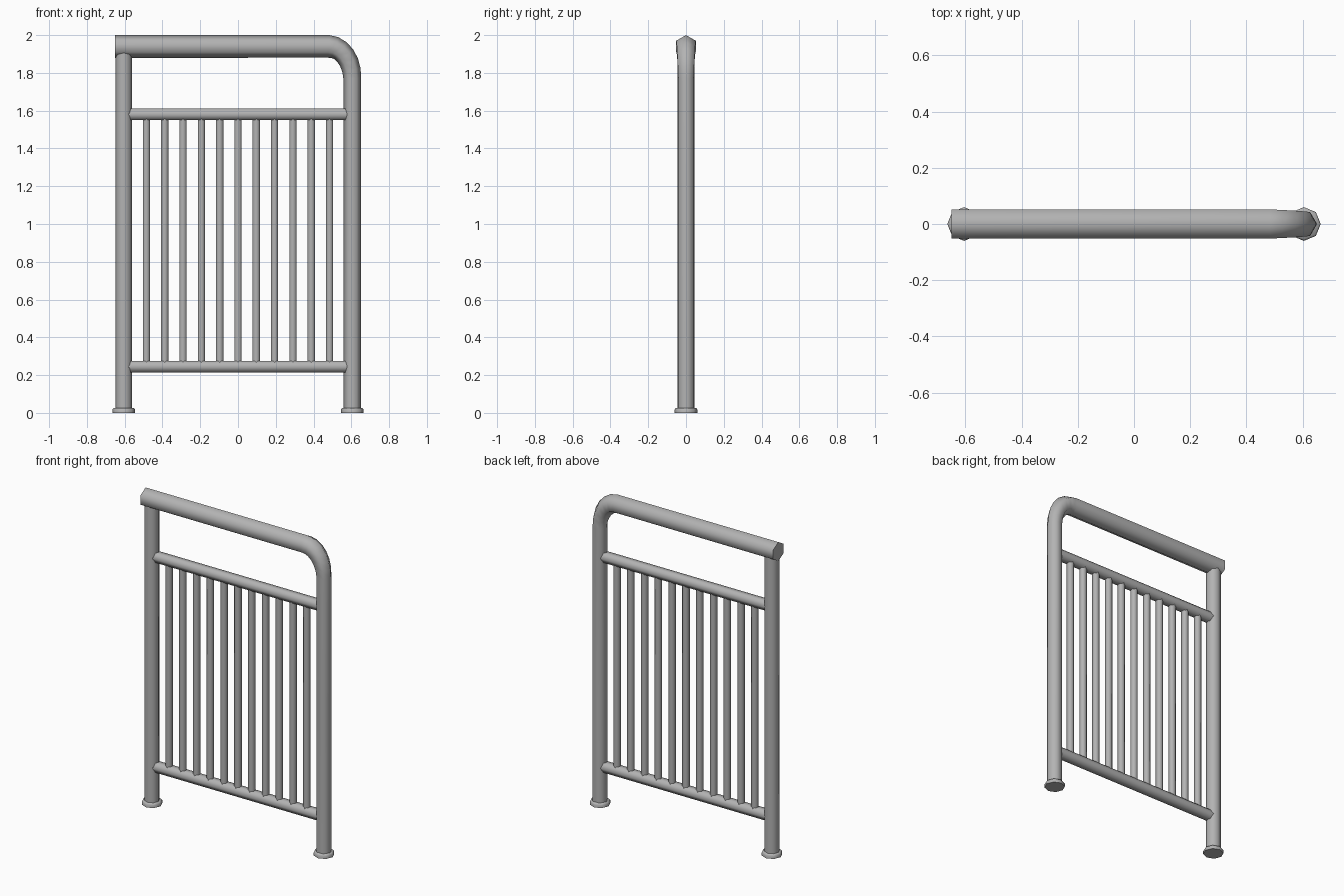
import bpy, bmesh
from math import sin, cos, pi, radians
from mathutils import Vector

if "Cube" in bpy.data.objects:
    bpy.data.objects.remove(bpy.data.objects["Cube"], do_unlink=True)

# Painted steel
steel = bpy.data.materials.new("grey steel")
steel.use_nodes = True
COLOUR = (0.45, 0.45, 0.45, 1)
steel.diffuse_color = COLOUR
steel.node_tree.nodes["Principled BSDF"].inputs["Base Color"].default_value = COLOUR


def tube(name, path, sides, turn=0.0):
    """Sweep a polygon along (x, z, radius) stations in the y = 0 plane."""
    bm = bmesh.new()
    points = [Vector((x, 0, z)) for x, z, r in path]
    side = Vector((0, 1, 0))
    rings = []
    for i, p in enumerate(points):
        before = points[i] - points[i - 1] if i else Vector()
        after = points[i + 1] - p if i + 1 < len(points) else Vector()
        tangent = (before.normalized() + after.normalized()).normalized()
        outward = side.cross(tangent) * -1
        angles = [turn + 2 * pi * k / sides for k in range(sides)]
        rings.append([bm.verts.new(p + path[i][2] * (outward * cos(a) + side * sin(a)))
                      for a in angles])
    for low, high in zip(rings, rings[1:]):
        for k in range(sides):
            n = (k + 1) % sides
            bm.faces.new((low[k], low[n], high[n], high[k]))
    bm.faces.new(rings[0])
    bm.faces.new(rings[-1])
    bmesh.ops.recalc_face_normals(bm, faces=bm.faces)
    mesh = bpy.data.meshes.new(name)
    bm.to_mesh(mesh)
    bm.free()
    mesh.materials.append(steel)
    obj = bpy.data.objects.new(name, mesh)
    bpy.context.collection.objects.link(obj)
    bpy.ops.object.select_all(action='DESELECT')
    obj.select_set(True)
    bpy.context.view_layer.objects.active = obj
    bpy.ops.object.shade_smooth_by_angle(angle=radians(65))
    return obj


LEG_X = 0.605

# Handrail that bends down and narrows into the left leg
rail = [(-0.65, 1.94, 0.06)]
STEPS = 6
for i in range(STEPS + 1):
    t = i / STEPS
    a = t * pi / 2
    rail.append((0.48 + (LEG_X - 0.48) * sin(a), 1.77 + 0.17 * cos(a),
                 0.06 - 0.013 * t))
rail.append((LEG_X, 0, 0.047))
tube("handrail_and_left_leg", rail, 6)

# Straight right leg
tube("right_leg", [(-LEG_X, 0, 0.044), (-LEG_X, 1.93, 0.044)], 8)

# Feet
for name, x in (("right_foot", -LEG_X), ("left_foot", LEG_X)):
    tube(name, [(x, 0, 0.06), (x, 0.018, 0.06), (x, 0.026, 0.054)], 8)

# Cross bars, with an edge towards the front
for name, z in (("lower_bar", 0.245), ("upper_bar", 1.58)):
    tube(name, [(-LEG_X, z, 0.035), (LEG_X, z, 0.035)], 6, pi / 6)

# Evenly spaced balusters
COUNT = 11
for i in range(COUNT):
    x = (i - COUNT // 2) * 0.097
    tube(f"baluster_{i + 1}", [(x, 0.245, 0.022), (x, 1.58, 0.022)], 6, pi / 6)
